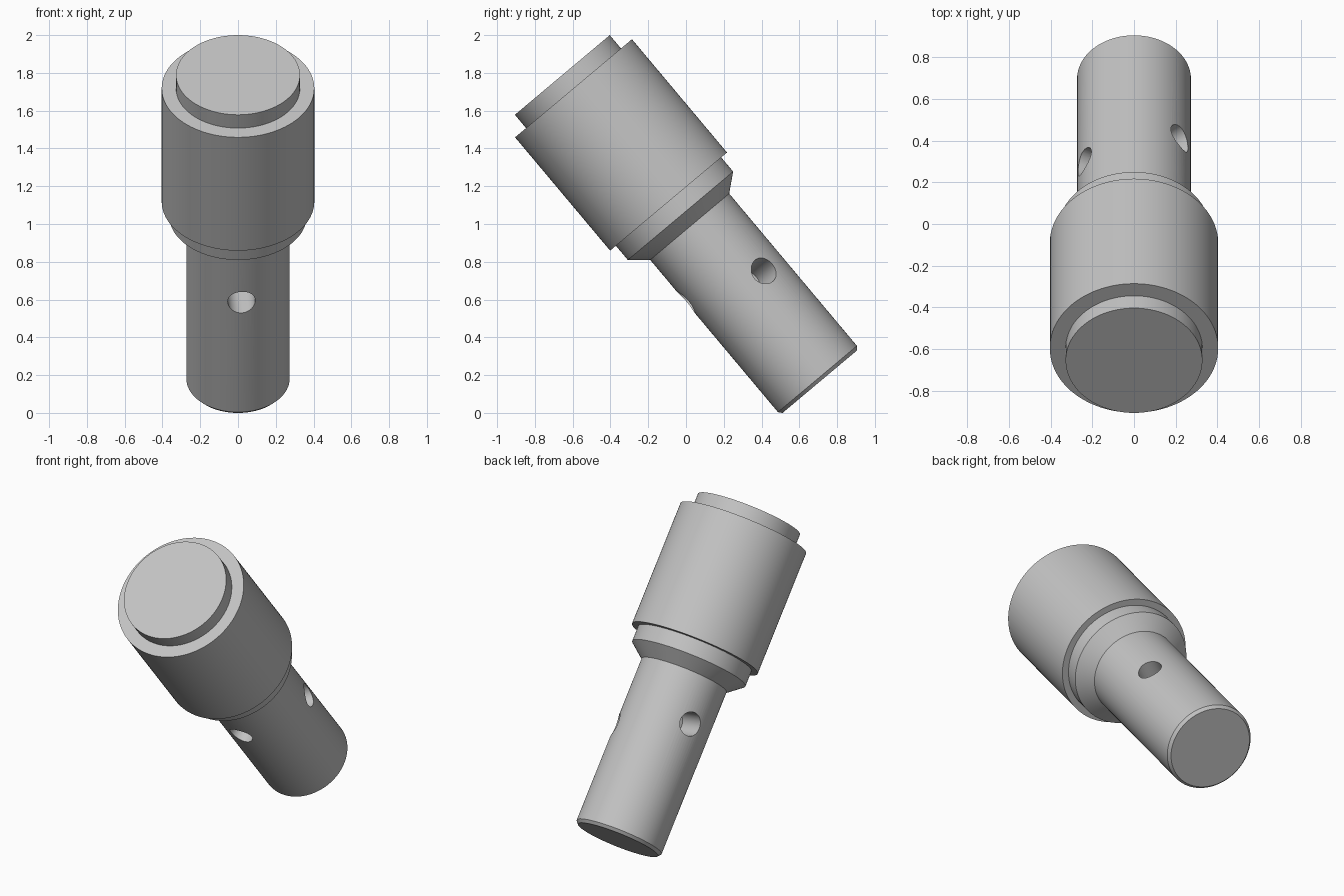
import bpy, bmesh, math
from mathutils import Matrix, Vector

cube = bpy.data.objects.get("Cube")
if cube:
    bpy.data.objects.remove(cube, do_unlink=True)

GREY = (0.55, 0.55, 0.55, 1)
metal = bpy.data.materials.new("plain grey metal")
metal.use_nodes = True
metal.diffuse_color = GREY
metal.node_tree.nodes["Principled BSDF"].inputs["Base Color"].default_value = GREY

# The whole part leans forward about the centre of its lower end
TILT = Matrix.Translation((0, 0.708, 0.165)) @ Matrix.Rotation(math.radians(40), 4, 'X')
SHAFT_R = 0.273


def lathe(name, profile, matrix=TILT, segments=96):
    """Turn (radius, height) points about the local z axis and close both ends."""
    bm = bmesh.new()
    rings = []
    for radius, height in profile:
        ring = []
        for i in range(segments):
            a = math.tau * i / segments
            ring.append(bm.verts.new((radius * math.cos(a), radius * math.sin(a), height)))
        rings.append(ring)
    for low, high in zip(rings, rings[1:]):
        for i in range(segments):
            j = (i + 1) % segments
            bm.faces.new((low[i], low[j], high[j], high[i]))
    bm.faces.new(rings[0][::-1])
    bm.faces.new(rings[-1])
    mesh = bpy.data.meshes.new(name)
    bm.to_mesh(mesh)
    bm.free()
    mesh.materials.append(metal)
    obj = bpy.data.objects.new(name, mesh)
    bpy.context.collection.objects.link(obj)
    obj.matrix_world = matrix
    return obj


# Turned sections, from the lower end up
shaft = lathe("shaft", [(0.257, 0), (SHAFT_R, 0.019), (SHAFT_R, 1.09)])
collar = lathe("collar", [(SHAFT_R, 1.071), (0.364, 1.147), (0.364, 1.27)])
body = lathe("body", [(0.404, 1.245), (0.404, 2.028)])
cap = lathe("end_cap", [(0.328, 2.0), (0.328, 2.12)])

# Three radial holes drilled into the shaft
cutters = []
for angle, height in ((-86, 0.777), (34, 0.64), (154, 0.777)):
    a = math.radians(angle)
    outward = Vector((math.cos(a), math.sin(a), 0))
    aim = outward.to_track_quat('Z', 'Y').to_matrix().to_4x4()
    place = TILT @ Matrix.Translation((0, 0, height)) @ aim
    cutter = lathe("hole_cutter", [(0.073, 0.07), (0.073, 0.35)], place, 48)
    cutter.hide_render = True
    cutters.append(cutter)
    drill = shaft.modifiers.new("hole", 'BOOLEAN')
    drill.operation = 'DIFFERENCE'
    drill.solver = 'EXACT'
    drill.object = cutter

# Bake the holes and discard the cutters
bpy.context.view_layer.update()
graph = bpy.context.evaluated_depsgraph_get()
drilled = bpy.data.meshes.new_from_object(shaft.evaluated_get(graph))
shaft.modifiers.clear()
shaft.data = drilled
for cutter in cutters:
    bpy.data.objects.remove(cutter, do_unlink=True)

# Smooth round walls with crisp edges
bpy.ops.object.select_all(action='DESELECT')
for obj in (shaft, collar, body, cap):
    obj.select_set(True)
bpy.context.view_layer.objects.active = shaft
bpy.ops.object.shade_smooth_by_angle(angle=math.radians(25))
